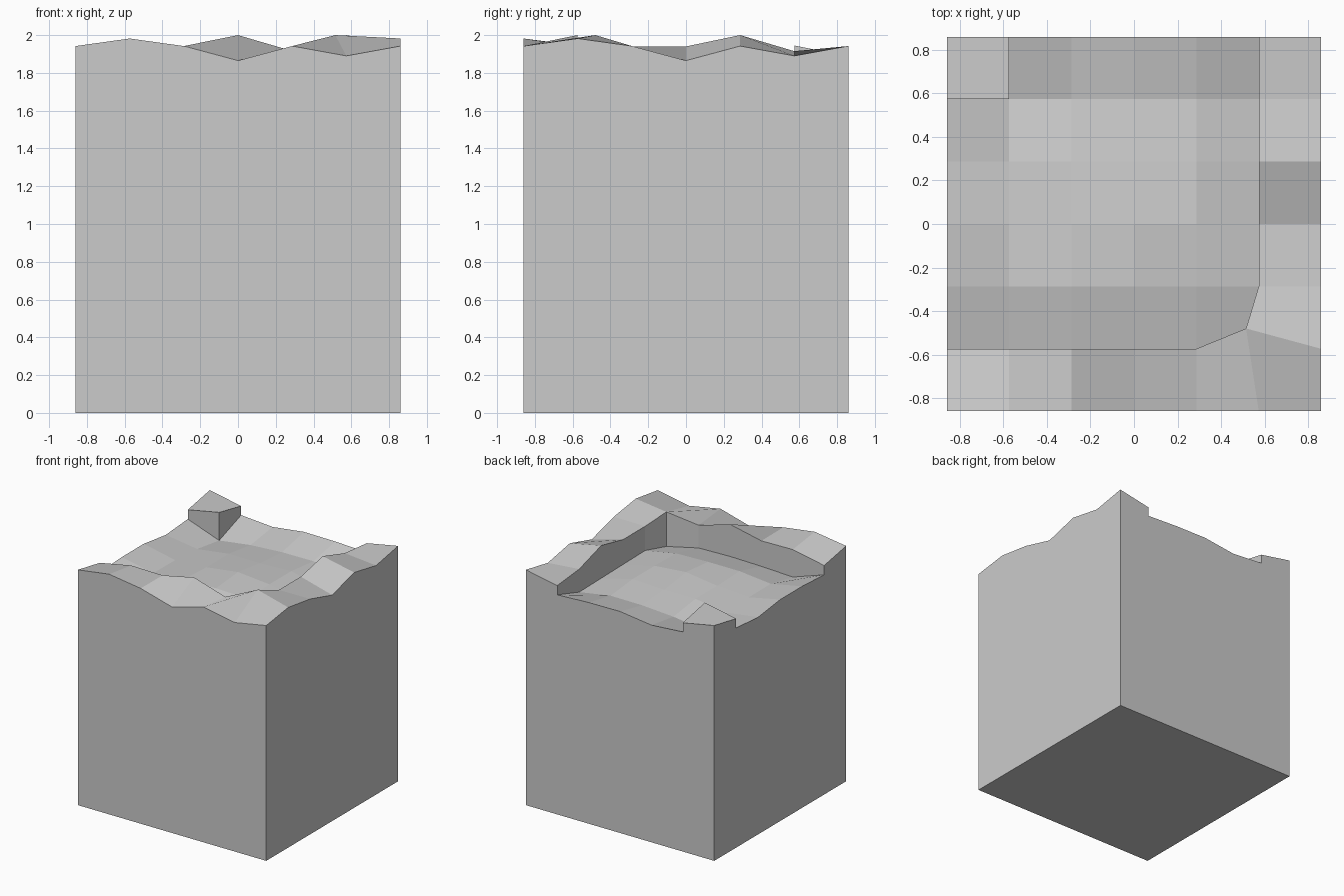
import bpy, bmesh

if "Cube" in bpy.data.objects:
    bpy.data.objects.remove(bpy.data.objects["Cube"])

N = 6
H = 0.86
STEP = 2 * H / N

# Heights above 1.70 in thousandths, rows run from front (-y) to back, columns left to right
LOW = [
    [0, 0, 0, 0, 0, 0, 0],
    [113, 18, 30, 35, 28, 15, 0],
    [128, 72, 100, 100, 92, 40, 0],
    [128, 70, 88, 125, 100, 35, 0],
    [92, 52, 90, 88, 100, 30, 0],
    [113, 13, 52, 70, 72, 25, 0],
    [0, 113, 92, 128, 125, 112, 0],
]
EDGE = [242, 282, 242, 165, 242, 190, 242]        # outer lip, front and right sides
FRONT_INNER = [190, 245, 240, 300, 216, 300, 282]  # inner lip along the front
RIGHT_INNER = [190, 300, 240, 240, 300, 215, 188]  # inner lip along the right
CORNER = {(0, 6): 242, (1, 6): 188, (0, 5): 190, (1, 5): 245}  # raised back left tile


def is_high(i, j):
    return j == 0 or i == N - 1 or (i == 0 and j == N - 1)


def height(i, j, high):
    if not high:
        h = LOW[j][i]
    elif (i, j) in CORNER:
        h = CORNER[(i, j)]
    elif j == 0:
        h = EDGE[i]
    elif i == N:
        h = EDGE[j]
    elif j == 1:
        h = FRONT_INNER[i]
    else:
        h = RIGHT_INNER[j]
    return 1.70 + h / 1000


bm = bmesh.new()
cache = {}


def vert(i, j, level):
    """Shared vertex on the tile grid; level is 'high', 'low' or 'base'."""
    key = (i, j, level)
    if key not in cache:
        x, y = -H + i * STEP, -H + j * STEP
        if (i, j) == (5, 1) and level != 'base':   # pulled-in inner corner
            x, y = 0.515, -0.48
        z = 0 if level == 'base' else height(i, j, level == 'high')
        cache[key] = bm.verts.new((x, y, z))
    return cache[key]


def level_of(i, j):
    if not (0 <= i < N and 0 <= j < N):
        return 'base'
    return 'high' if is_high(i, j) else 'low'


# Top tiles, the steps between levels, and the outer sides
RANK = {'base': 0, 'low': 1, 'high': 2}
for i in range(N):
    for j in range(N):
        lv = level_of(i, j)
        ring = [(i, j), (i + 1, j), (i + 1, j + 1), (i, j + 1)]
        bm.faces.new([vert(*p, lv) for p in ring])
        for k, (di, dj) in enumerate([(0, -1), (1, 0), (0, 1), (-1, 0)]):
            other = level_of(i + di, j + dj)
            if RANK[other] < RANK[lv]:
                a, b = ring[k], ring[(k + 1) % 4]
                bm.faces.new([vert(*b, lv), vert(*a, lv),
                              vert(*a, other), vert(*b, other)])

# Flat underside
rim = ([(i, 0) for i in range(N)] + [(N, j) for j in range(N)]
       + [(i, N) for i in range(N, 0, -1)] + [(0, j) for j in range(N, 0, -1)])
bm.faces.new([vert(i, j, 'base') for i, j in reversed(rim)])

bmesh.ops.recalc_face_normals(bm, faces=bm.faces)
mesh = bpy.data.meshes.new("terrain_block")
bm.to_mesh(mesh)
bm.free()
bpy.context.collection.objects.link(bpy.data.objects.new("terrain_block", mesh))
